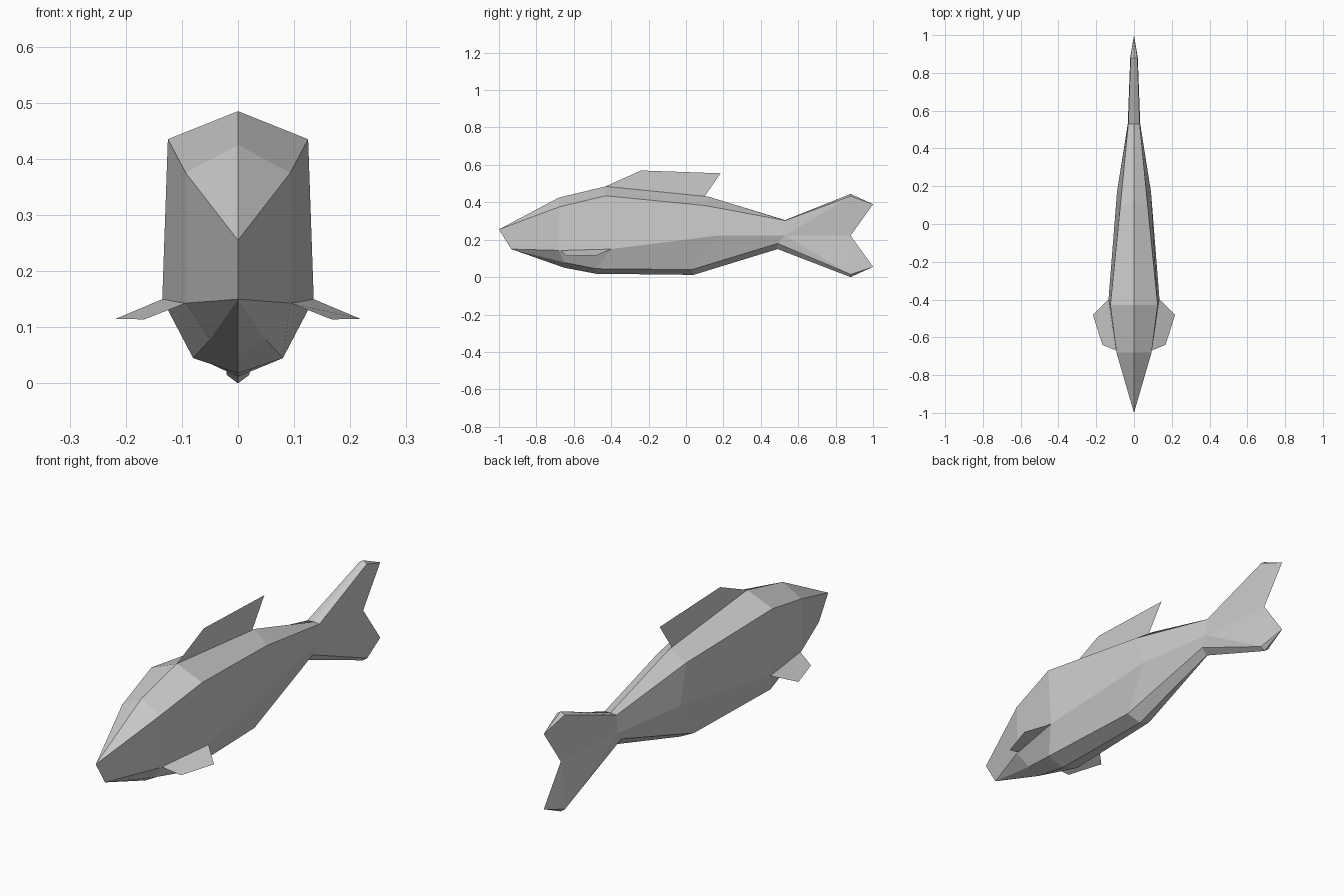
import bpy
import bmesh

cube = bpy.data.objects.get("Cube")
if cube:
    bpy.data.objects.remove(cube)

grey = bpy.data.materials.new("light_grey")
grey.use_nodes = True
tone = (0.6, 0.6, 0.6, 1)
grey.diffuse_color = tone
grey.node_tree.nodes["Principled BSDF"].inputs["Base Color"].default_value = tone


def build(name, faces, sides=(1, -1)):
    """Make a flat-shaded object from corner loops, repeated for each x side."""
    bm = bmesh.new()
    for side in sides:
        for face in faces:
            corners = list(dict.fromkeys(face))  # collapse repeated corners
            if len(corners) > 2:
                loop = [bm.verts.new((x * side, y, z)) for x, y, z in corners]
                bm.faces.new(loop if side > 0 else loop[::-1])
    bmesh.ops.remove_doubles(bm, verts=bm.verts, dist=0.0005)
    bmesh.ops.recalc_face_normals(bm, faces=bm.faces)
    mesh = bpy.data.meshes.new(name)
    bm.to_mesh(mesh)
    bm.free()
    mesh.materials.append(grey)
    obj = bpy.data.objects.new(name, mesh)
    bpy.context.collection.objects.link(obj)
    return obj


# Body half sections, nose to tail: ridge, upper edge, side edge, lower edge, keel
nose, jaw = (0, -1, 0.255), (0, -0.935, 0.15)
sections = [
    [nose, nose, jaw, jaw, jaw],
    [(0, -0.68, 0.425), (0.093, -0.68, 0.375), (0.093, -0.68, 0.143),
     (0.05, -0.65, 0.078), (0, -0.65, 0.05)],
    [(0, -0.43, 0.485), (0.125, -0.43, 0.435), (0.135, -0.4, 0.15),
     (0.08, -0.48, 0.045), (0, -0.48, 0.018)],
    [(0, 0.12, 0.43), (0.072, 0.1, 0.383), (0.09, 0.17, 0.222),
     (0.06, 0.03, 0.04), (0, 0.04, 0.012)],
    [(0, 0.53, 0.305), (0.03, 0.53, 0.303), (0.033, 0.53, 0.222),
     (0.025, 0.49, 0.18), (0, 0.49, 0.15)],
]
body = [(a[i], b[i], b[i + 1], a[i + 1])
        for a, b in zip(sections, sections[1:]) for i in range(4)]
build("body", body)

# Forked tail fin, each lobe tapering to a sharp rear edge
ridge, upper, middle, lower, keel = sections[-1]
notch = (0, 0.88, 0.222)
tail = []
for root, edge, crest, shoulder, tip in (
        (ridge, upper, (0, 0.88, 0.445), (0.018, 0.88, 0.433), (0, 1, 0.39)),
        (keel, lower, (0, 0.88, 0), (0.02, 0.88, 0.015), (0, 1, 0.055))):
    tail += [(root, crest, shoulder, edge), (crest, tip, shoulder),
             (edge, shoulder, middle), (middle, shoulder, notch),
             (shoulder, tip, notch)]
build("tail_fin", tail)

# Thin dorsal fin along the centre line
build("dorsal_fin", [((0, -0.43, 0.485), (0, -0.24, 0.57),
                      (0, 0.185, 0.555), (0, 0.1, 0.432))], sides=(1,))

# Thin drooping side fins
side_fin = [((0.093, -0.67, 0.143), (0.167, -0.64, 0.114),
             (0.218, -0.48, 0.115), (0.135, -0.4, 0.15))]
build("left_side_fin", side_fin, sides=(1,))
build("right_side_fin", side_fin, sides=(-1,))
